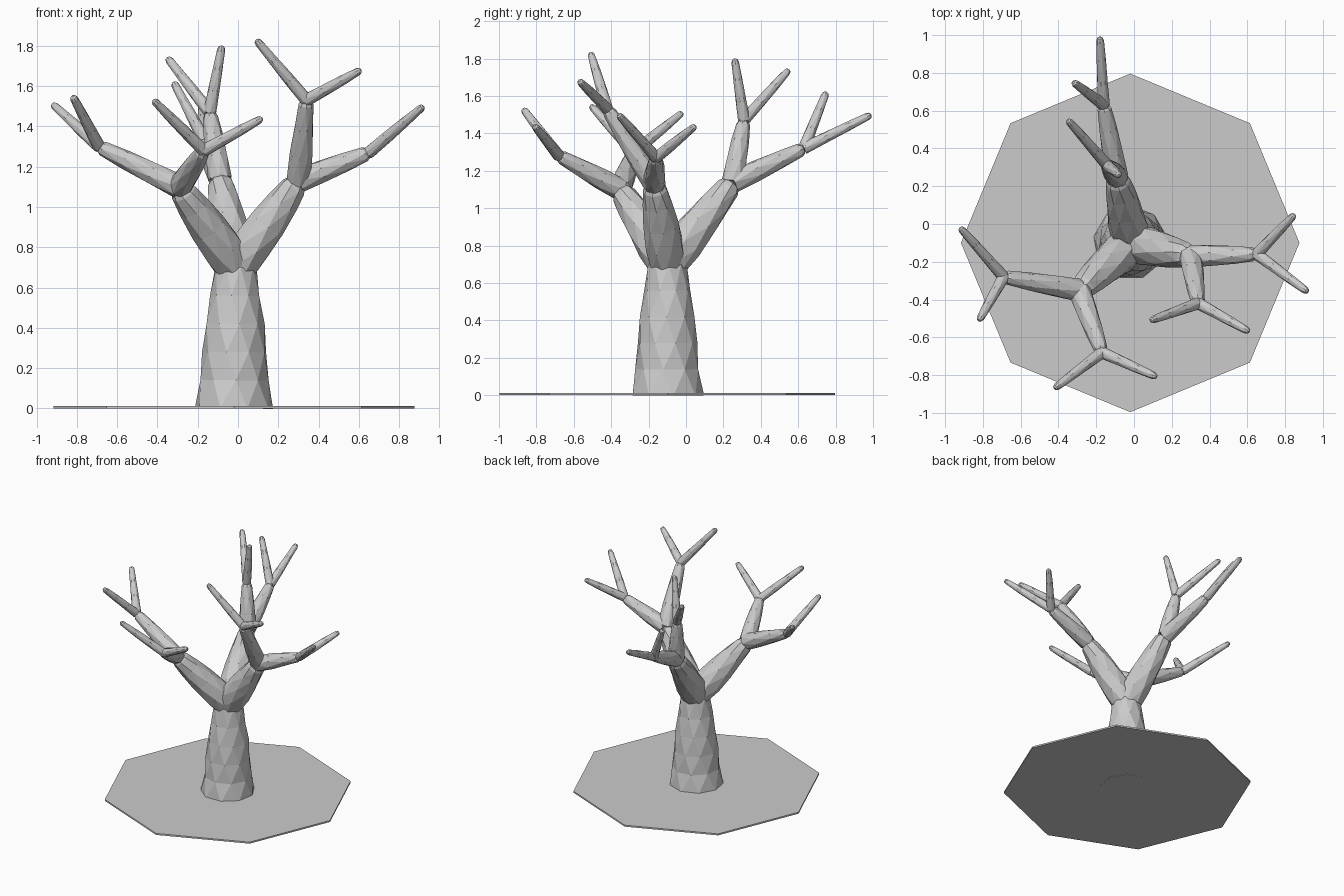
import bpy
import bmesh
import math
from mathutils import Vector

cube = bpy.data.objects.get("Cube")
if cube:
    bpy.data.objects.remove(cube, do_unlink=True)


def make_material(name, rgb):
    mat = bpy.data.materials.new(name)
    mat.use_nodes = True
    color = (*rgb, 1)
    mat.diffuse_color = color
    mat.node_tree.nodes["Principled BSDF"].inputs["Base Color"].default_value = color
    return mat


GREY = make_material("plain_grey", (0.6, 0.6, 0.6))


def add_object(name, bm):
    bmesh.ops.recalc_face_normals(bm, faces=bm.faces)
    mesh = bpy.data.meshes.new(name)
    bm.to_mesh(mesh)
    bm.free()
    mesh.materials.append(GREY)
    obj = bpy.data.objects.new(name, mesh)
    bpy.context.collection.objects.link(obj)
    return obj


def limb(name, start, end, radii, sides=8, twist=-0.9, dome=0.6):
    """Faceted, tapering limb with spiralling sides and a rounded end."""
    start, end = Vector(start), Vector(end)
    axis = end - start
    turn = axis.to_track_quat("Z", "Y")
    last, tip = len(radii) - 1, radii[-1]
    # Rings as distance along the limb and radius, then the dome
    rings = [(axis.length * i / last, r) for i, r in enumerate(radii)]
    if dome:
        rings[-1] = (axis.length - tip * dome, tip)
        rings.append((axis.length - tip * dome * 0.3, tip * 0.75))
        rings.append((axis.length, tip * 0.3))
    bm = bmesh.new()
    loops = []
    for dist, r in rings:
        spin = twist * dist / axis.length
        loops.append([
            bm.verts.new(start + turn @ Vector((
                r * math.cos(spin + math.tau * k / sides),
                r * math.sin(spin + math.tau * k / sides), dist)))
            for k in range(sides)])
    for low, high in zip(loops, loops[1:]):
        for k in range(sides):
            n = (k + 1) % sides
            bm.faces.new((low[k], low[n], high[n], high[k]))
    bm.faces.new(loops[0])
    bm.faces.new(loops[-1])
    bmesh.ops.triangulate(bm, faces=bm.faces)
    return add_object(name, bm)


# Octagonal ground plate
bm = bmesh.new()
bmesh.ops.create_cone(bm, cap_ends=True, segments=8, radius1=0.896,
                      radius2=0.896, depth=0.012)
bmesh.ops.translate(bm, verts=bm.verts, vec=(-0.02, -0.10, 0.006))
add_object("ground_plate", bm)

# Trunk
limb("trunk", (-0.02, -0.10, 0), (-0.012, -0.10, 0.7),
     (0.197, 0.172, 0.162, 0.148, 0.125, 0.105), sides=9, twist=-1.5, dome=0)

# Each main limb: its knot, then forks, each with two twig tips
CROWN = (-0.012, -0.10, 0.7)
TREE = {
    "left": ((0.30, -0.17, 1.13), (
        ((0.34, -0.42, 1.53), ((0.09, -0.51, 1.83), (0.61, -0.57, 1.68))),
        ((0.65, -0.16, 1.27), ((0.85, 0.05, 1.44), (0.92, -0.36, 1.50))))),
    "right": ((-0.29, -0.35, 1.10), (
        ((-0.69, -0.28, 1.30), ((-0.92, -0.02, 1.51), (-0.82, -0.51, 1.55))),
        ((-0.17, -0.68, 1.28), ((-0.42, -0.87, 1.53), (0.12, -0.81, 1.44))))),
    "back": ((-0.09, 0.25, 1.14), (
        ((-0.14, 0.31, 1.47), ((-0.08, 0.26, 1.80), (-0.35, 0.55, 1.74))),
        ((-0.16, 0.63, 1.32), ((-0.32, 0.75, 1.62), (-0.18, 0.99, 1.50))))),
}

for side, (knot, forks) in TREE.items():
    limb(f"{side}_main_limb", CROWN, knot, (0.1, 0.105, 0.095, 0.08, 0.066))
    for i, (fork, tips) in enumerate(forks, 1):
        limb(f"{side}_branch_{i}", knot, fork, (0.06, 0.057, 0.048, 0.037))
        for j, tip in enumerate(tips, 1):
            limb(f"{side}_twig_{i}_{j}", fork, tip, (0.032, 0.029, 0.025, 0.02),
                 dome=1)
